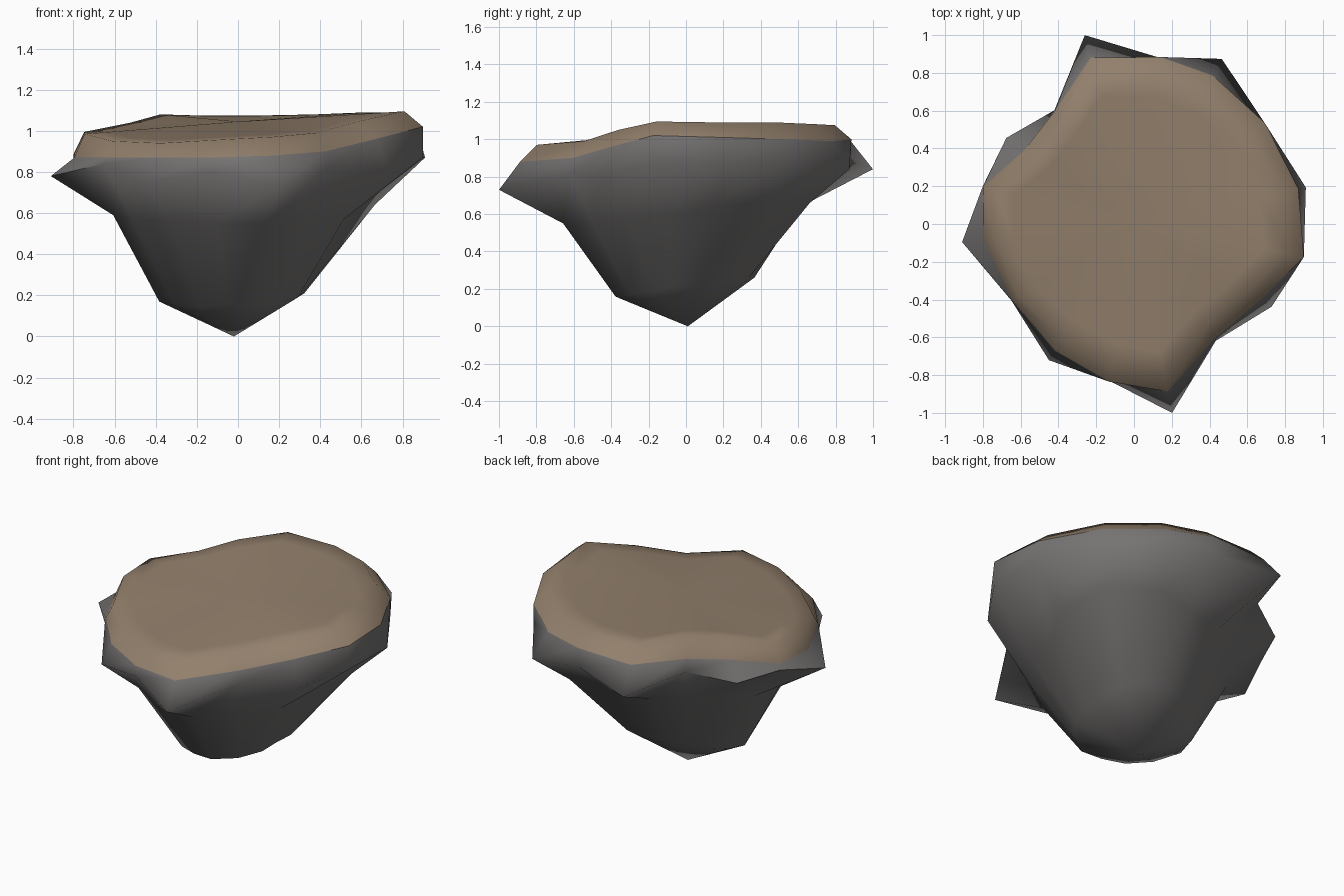
import bpy, bmesh, math

if "Cube" in bpy.data.objects:
    bpy.data.objects.remove(bpy.data.objects["Cube"])

# Sixteen shared spoke directions (degrees, counter-clockwise)
ANG = [12, 38, 62, 81, 104.6, 125, 146, 166, 186, 212, 238, 261, 281.4, 305, 329, 349]
N = len(ANG)


def ring(radii, heights):
    return [(r * math.cos(math.radians(a)), r * math.sin(math.radians(a)), z)
            for a, r, z in zip(ANG, radii, heights)]


def loft(name, rings, color, bottom=None, top=None, angle=50):
    """Skin rings from bottom to top, with optional fan points at the ends."""
    bm = bmesh.new()
    vs = [[bm.verts.new(p) for p in r] for r in rings]
    for a, b in zip(vs, vs[1:]):
        for i in range(N):
            j = (i + 1) % N
            bm.faces.new((a[i], a[j], b[j], b[i]))
    for point, loop, up in ((bottom, vs[0], False), (top, vs[-1], True)):
        if point:
            c = bm.verts.new(point)
            for i in range(N):
                j = (i + 1) % N
                bm.faces.new((c, loop[i], loop[j]) if up else (c, loop[j], loop[i]))
    me = bpy.data.meshes.new(name)
    bm.to_mesh(me)
    bm.free()
    ob = bpy.data.objects.new(name, me)
    bpy.context.collection.objects.link(ob)
    mat = bpy.data.materials.new(name + "_colour")
    mat.diffuse_color = (*color, 1)
    mat.use_nodes = True
    mat.node_tree.nodes["Principled BSDF"].inputs["Base Color"].default_value = mat.diffuse_color
    me.materials.append(mat)
    bpy.ops.object.select_all(action='DESELECT')
    ob.select_set(True)
    bpy.context.view_layer.objects.active = ob
    bpy.ops.object.shade_smooth_by_angle(angle=math.radians(angle))
    return ob


# Rock tip ring, shoulder ring and jagged brim
tip = ring([.33, .36, .38, .37, .35, .32, .33, .37, .385, .36, .35, .36, .385, .36, .34, .32],
           [.21, .25, .26, .26, .25, .23, .21, .19, .17, .15, .14, .15, .16, .17, .19, .21])
shoulder = ring([.68, .79, .75, .62, .6, .54, .53, .59, .61, .6, .62, .66, .67, .62, .6, .55],
                [.64, .67, .66, .64, .64, .63, .61, .6, .59, .57, .56, .55, .55, .56, .57, .59])
brim = ring([.93, .875, .99, .89, 1.033, .735, .815, .825, .915, .765, .85, .84, 1.02, .755, .85, .916],
            [.87, .88, .84, .88, .84, .89, .83, .85, .78, .84, .75, .80, .73, .82, .81, .87])

# Edge where the soil cap meets the rock
cap_r = [.89, .875, .89, .895, .91, .73, .7, .823, .8, .76, .79, .845, .905, .74, .78, .916]
cap_z = [1.01, 1.0, .99, 1.0, .99, .97, .93, .89, .87, .87, .87, .87, .88, .90, .96, 1.02]
edge = ring(cap_r, cap_z)

# Rim of the walkable top surface, and an inner ring that keeps it flat
rim_r = [r * .9 for r in cap_r]
rim_r[7:10] = [.77, .75, .72]
rim_z = [1.09, 1.09, 1.08, 1.075, 1.075, 1.08, 1.04, .995, .985, .95, .94, .955, .97, .99, 1.05, 1.095]
MID_Z = 1.045
rim = ring(rim_r, rim_z)
inner = ring([r * .85 for r in rim_r], [z * .85 + MID_Z * .15 for z in rim_z])

loft("rock_base", [tip, shoulder, brim, edge], (.18, .173, .17), bottom=(-.02, .01, 0), angle=75)
loft("soil_cap", [edge, rim, inner], (.29, .215, .15), top=(0, 0, MID_Z), angle=75)
